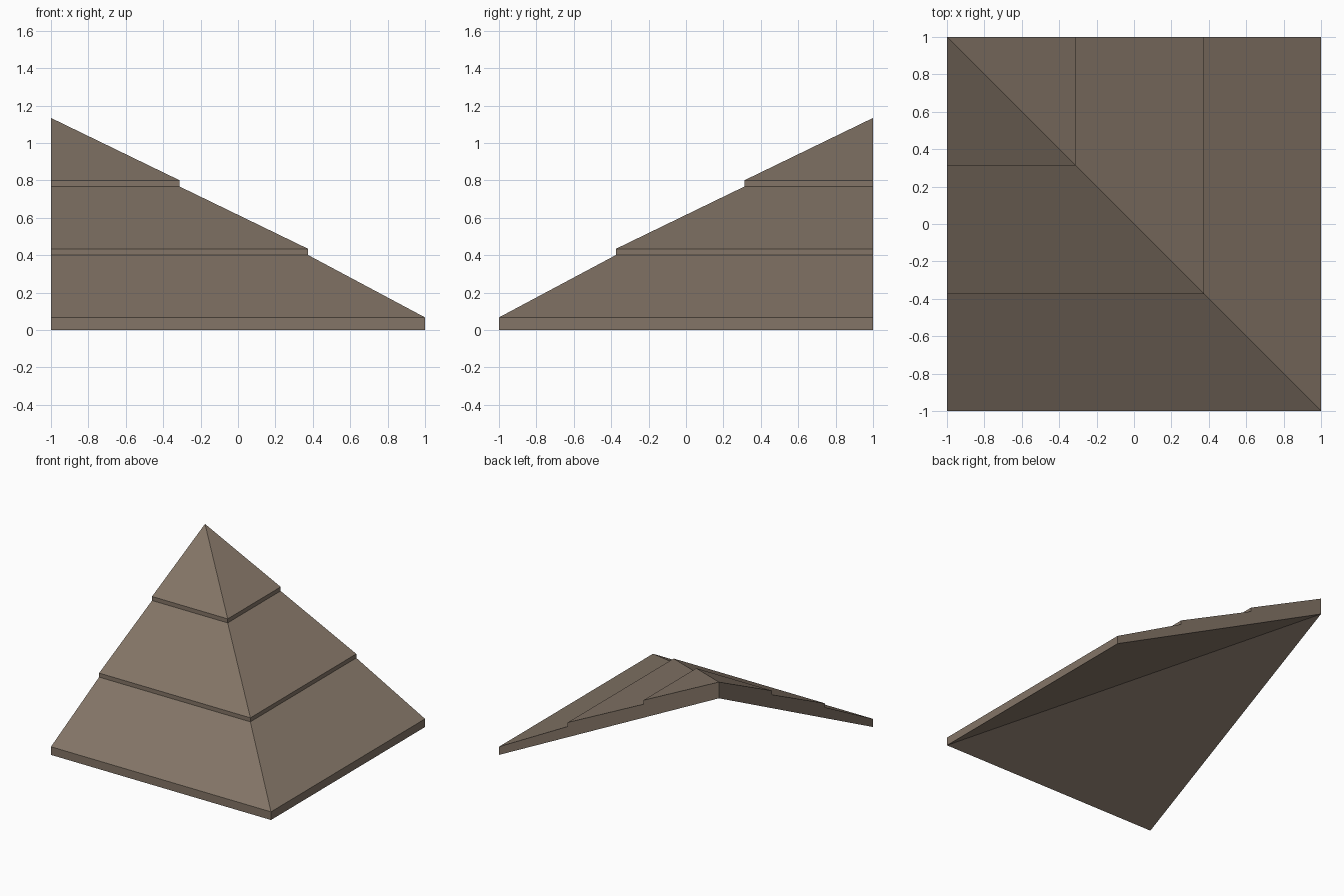
import bpy
import bmesh

cube = bpy.data.objects.get("Cube")
if cube:
    bpy.data.objects.remove(cube, do_unlink=True)

# Roof colour
mat = bpy.data.materials.new("brown_shingle")
mat.use_nodes = True
colour = (0.23, 0.178, 0.135, 1)
mat.diffuse_color = colour
bsdf = next(n for n in mat.node_tree.nodes if n.type == "BSDF_PRINCIPLED")
bsdf.inputs["Base Color"].default_value = colour
bsdf.inputs["Roughness"].default_value = 0.9

# Closed roof section: eave, three overlapping courses, peak, underside
EAVE, STEP, RISE = 0.067, 0.0333, 0.3333
profile = [(1, 0)]
z = EAVE
for outer, inner in ((1, 0.375), (0.375, -0.3125), (-0.3125, -1)):
    profile += [(outer, z), (inner, z + RISE)]
    z += RISE + STEP
profile.append((-1, 1.0))

# Sweep the section around the hip corner: front slope, then side slope
bm = bmesh.new()
rails = [[bm.verts.new(p) for p in ((-1, -d, h), (d, -d, h), (d, 1, h))]
         for d, h in profile]
for i, a in enumerate(rails):
    j = (i + 1) % len(rails)
    if profile[i][0] == profile[j][0] == -1:
        continue  # the peak is a single upright edge
    b = rails[j]
    for k in range(2):
        bm.faces.new((a[k], a[k + 1], b[k + 1], b[k]))

# Flat cut ends
for k in (0, 2):
    bm.faces.new([r[k] for r in rails])

bmesh.ops.remove_doubles(bm, verts=bm.verts, dist=0.0005)
bmesh.ops.recalc_face_normals(bm, faces=bm.faces)
mesh = bpy.data.meshes.new("roof_corner")
bm.to_mesh(mesh)
bm.free()
mesh.materials.append(mat)
roof = bpy.data.objects.new("roof_corner", mesh)
bpy.context.collection.objects.link(roof)
